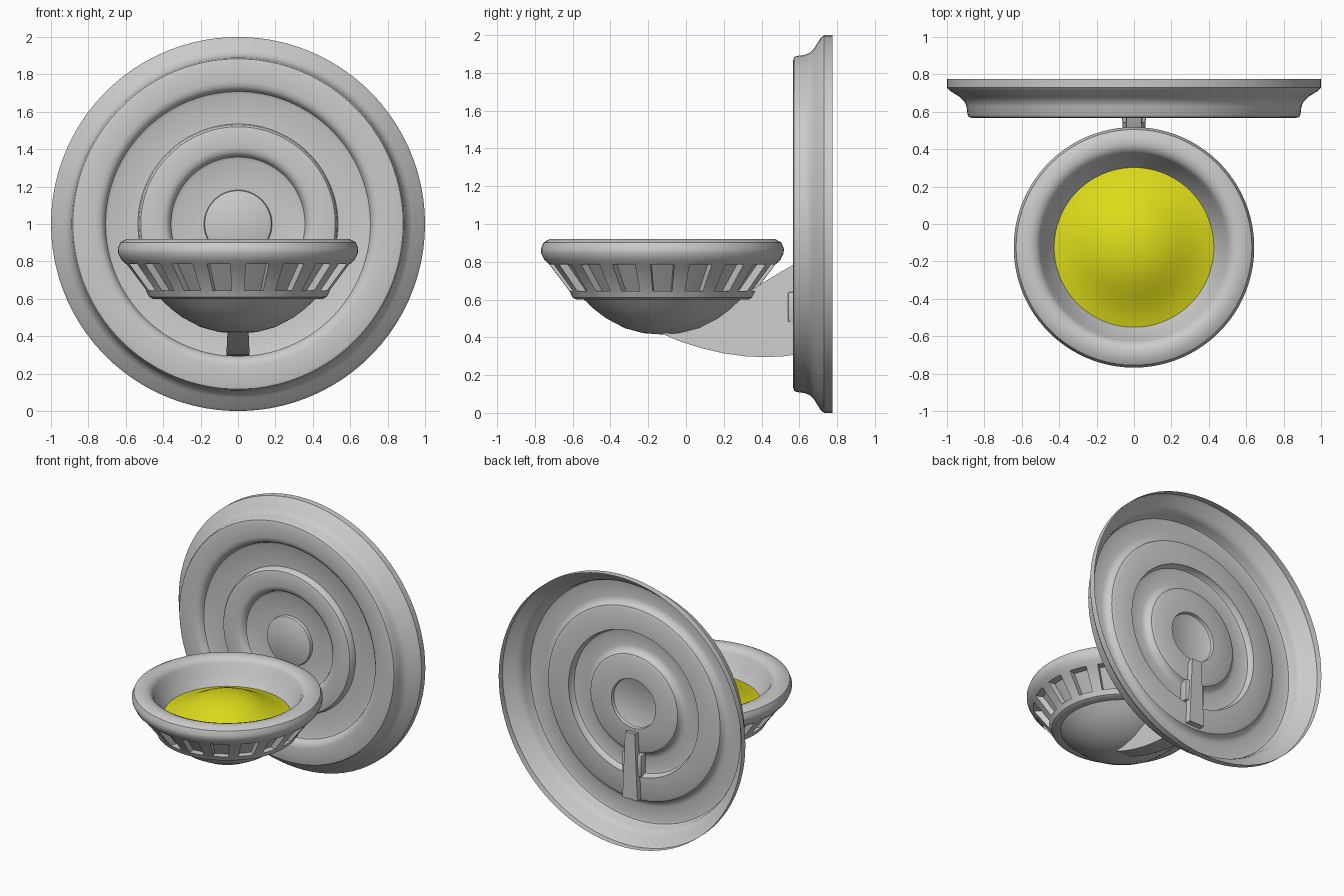
import bpy, bmesh, math
from mathutils import Matrix, Vector

if "Cube" in bpy.data.objects:
    bpy.data.objects.remove(bpy.data.objects["Cube"])

SEG = 90


def finish(name, bm, matrix=None):
    bmesh.ops.remove_doubles(bm, verts=bm.verts, dist=1e-5)
    bmesh.ops.recalc_face_normals(bm, faces=bm.faces)
    if matrix:
        bm.transform(matrix)
    mesh = bpy.data.meshes.new(name)
    bm.to_mesh(mesh)
    bm.free()
    ob = bpy.data.objects.new(name, mesh)
    bpy.context.collection.objects.link(ob)
    bpy.ops.object.select_all(action='DESELECT')
    ob.select_set(True)
    bpy.context.view_layer.objects.active = ob
    bpy.ops.object.shade_smooth_by_angle(angle=math.radians(35))
    return ob


def lathe(profile):
    """Revolve (radius, height) points around z."""
    bm = bmesh.new()
    rings = []
    for r, h in profile:
        if r == 0:
            rings.append([bm.verts.new((0, 0, h))] * SEG)
        else:
            rings.append([bm.verts.new((r * math.cos(2 * math.pi * i / SEG),
                                        r * math.sin(2 * math.pi * i / SEG), h))
                          for i in range(SEG)])
    bands = []
    for a, b in zip(rings, rings[1:]):
        band = []
        for i in range(SEG):
            j = (i + 1) % SEG
            quad = list(dict.fromkeys((a[i], a[j], b[j], b[i])))
            band.append(bm.faces.new(quad))
        bands.append(band)
    return bm, bands


# Wall plate: thin stepped sheet, revolved around y
plate = [(1, .775), (1, .73), (.985, .713), (.93, .678), (.907, .655), (.896, .63),
         (.89, .585), (.883, .572), (.865, .567), (.76, .567), (.735, .572),
         (.718, .587), (.708, .61), (.69, .618), (.535, .618), (.53, .585),
         (.52, .572), (.5, .567), (.41, .567), (.385, .572), (.368, .587),
         (.358, .61), (.34, .618), (.182, .618), (.178, .595), (.17, .59), (0, .59)]
bm, _ = lathe([(r, -y) for r, y in plate])
finish("wall_plate", bm, Matrix.Translation((0, 0, 1)) @ Matrix.Rotation(math.pi / 2, 4, 'X'))

# Bowl with recessed windows around its sloping side
bowl = [(0, .415), (.1, .422), (.2, .449), (.3, .502), (.36, .548), (.415, .6),
        (.455, .6), (.475, .61), (.492, .645), (.598, .785), (.625, .81),
        (.642, .845), (.643, .87), (.63, .902), (.595, .921), (.55, .921),
        (.52, .91), (.502, .885), (.48, .82), (.425, .74)]
WINDOW_BAND = 8
bm, bands = lathe(bowl)
windows = [f for i, f in enumerate(bands[WINDOW_BAND]) if (i + 1) % 5 < 3]
bmesh.ops.recalc_face_normals(bm, faces=bm.faces)
res = bmesh.ops.extrude_face_region(bm, geom=windows)
for v in res["geom"]:
    if isinstance(v, bmesh.types.BMVert):
        v.co -= Vector((v.co.x, v.co.y, 0)).normalized() * .05
left = [f for f in windows if f.is_valid]
if left:
    bmesh.ops.delete(bm, geom=left, context='FACES_ONLY')
# 4 degree shift puts a window centre on each side
place = Matrix.Translation((0, -.125, 0)) @ Matrix.Rotation(math.radians(-2), 4, 'Z')
finish("bowl", bm, place)

# Yellow lens, a bell-shaped dome inside the bowl
bm, _ = lathe([(.43, .742), (.38, .755), (.32, .779), (.26, .811), (.2, .842),
               (.14, .866), (.07, .881), (0, .886)])
lens = finish("lens", bm, place)
mat = bpy.data.materials.new("yellow")
mat.diffuse_color = (.72, .71, .01, 1)
mat.use_nodes = True
mat.node_tree.nodes["Principled BSDF"].inputs["Base Color"].default_value = mat.diffuse_color
lens.data.materials.append(mat)

# Arm: side profile (y, z) widened towards the bottom
arm = [(-.13, .42), (-.03, .378), (.08, .343), (.2, .315), (.32, .299), (.42, .295),
       (.52, .3), (.57, .307), (.66, .307), (.66, .8), (.57, .785), (.5, .745),
       (.4, .685), (.3, .62), (.1, .6), (-.1, .5)]
bm = bmesh.new()
sides = []
for s in (-1, 1):
    sides.append([bm.verts.new((s * (.062 - .045 * (z - .3)), y, z)) for y, z in arm])
    bm.faces.new(sides[-1])
for i in range(len(arm)):
    j = (i + 1) % len(arm)
    bm.faces.new((sides[0][i], sides[0][j], sides[1][j], sides[1][i]))
finish("arm", bm)

# Mounting flange where the arm meets the plate
bm = bmesh.new()
bmesh.ops.create_cube(bm, size=1)
for v in bm.verts:
    back = v.co.y > 0
    v.co = Vector((math.copysign(.08 if back else .06, v.co.x),
                   .64 if back else .54, .64 if v.co.z > 0 else .48))
bmesh.ops.bevel(bm, geom=bm.edges[:], offset=.008, segments=2, affect='EDGES', profile=.5)
finish("mount_flange", bm)

# Centre the whole model on y = 0
bpy.context.view_layer.update()
